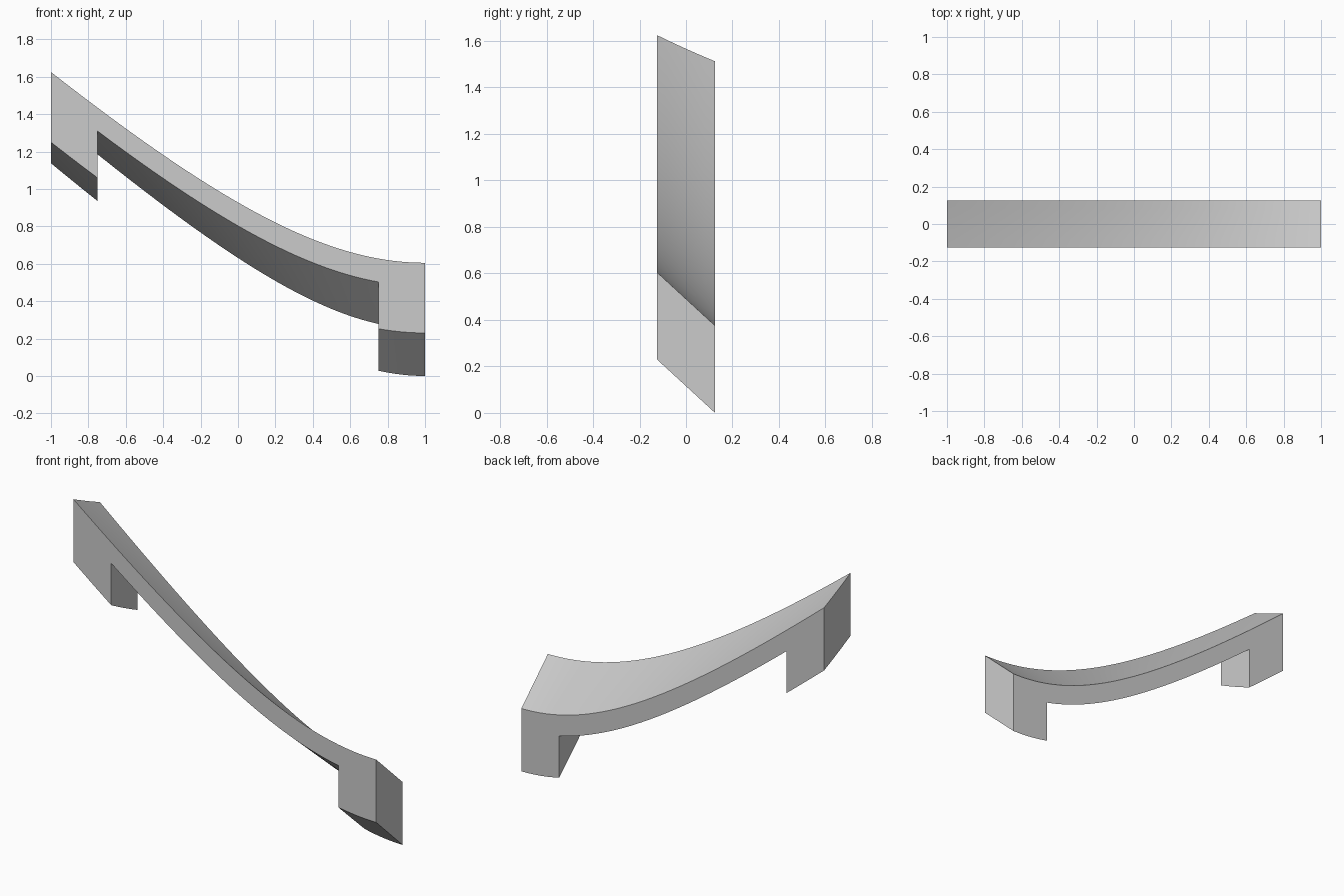
import bpy, bmesh, math

# Remove the default cube
cube = bpy.data.objects.get("Cube")
if cube:
    bpy.data.objects.remove(cube, do_unlink=True)

HALF_WIDTH = 0.125
LEG_X = 0.75        # inner side of each leg
SPAN_DEPTH = 0.125  # vertical depth of the span
LEG_DEPTH = 0.375   # vertical depth at the legs
APEX = (1.0, 1.125) # plan position of the cone axis
SLOPE = 0.92
LENGTH_STEPS, WIDTH_STEPS = 48, 6


def cone_height(x, y):
    """Height of the top surface, a patch of an upturned cone."""
    return LEG_DEPTH + SLOPE * (math.hypot(x - APEX[0], y - APEX[1]) - 1)


def stations(a, b, count):
    return [a + (b - a) * i / count for i in range(count + 1)]


# Closed outline of the bracket: position along x and depth below the cone
leg_steps = LENGTH_STEPS // 8
outline = [(x, 0) for x in stations(-1, 1, LENGTH_STEPS)]
outline += [(x, LEG_DEPTH) for x in stations(1, LEG_X, leg_steps)]
outline += [(x, SPAN_DEPTH) for x in stations(LEG_X, -LEG_X, LENGTH_STEPS - 2 * leg_steps)]
outline += [(x, LEG_DEPTH) for x in stations(-LEG_X, -1, leg_steps)]

# Sweep the outline across the width, bending it onto the cone
bm = bmesh.new()
rings = [[bm.verts.new((x, y, cone_height(x, y) - depth)) for x, depth in outline]
         for y in stations(-HALF_WIDTH, HALF_WIDTH, WIDTH_STEPS)]
for near, far in zip(rings, rings[1:]):
    for i in range(len(outline)):
        j = (i + 1) % len(outline)
        bm.faces.new((near[i], near[j], far[j], far[i]))
bm.faces.new(rings[0])
bm.faces.new(rings[-1])
bmesh.ops.recalc_face_normals(bm, faces=bm.faces)

mesh = bpy.data.meshes.new("curved_bracket")
bm.to_mesh(mesh)
bm.free()
bracket = bpy.data.objects.new("curved_bracket", mesh)
bpy.context.collection.objects.link(bracket)

# Plain grey finish
grey = bpy.data.materials.new("light_grey")
grey.use_nodes = True
grey.diffuse_color = (0.6, 0.6, 0.6, 1)
grey.node_tree.nodes["Principled BSDF"].inputs["Base Color"].default_value = (0.6, 0.6, 0.6, 1)
mesh.materials.append(grey)

# Smooth curved faces, crisp corners
bpy.ops.object.select_all(action="DESELECT")
bracket.select_set(True)
bpy.context.view_layer.objects.active = bracket
bpy.ops.object.shade_smooth_by_angle(angle=math.radians(30))
